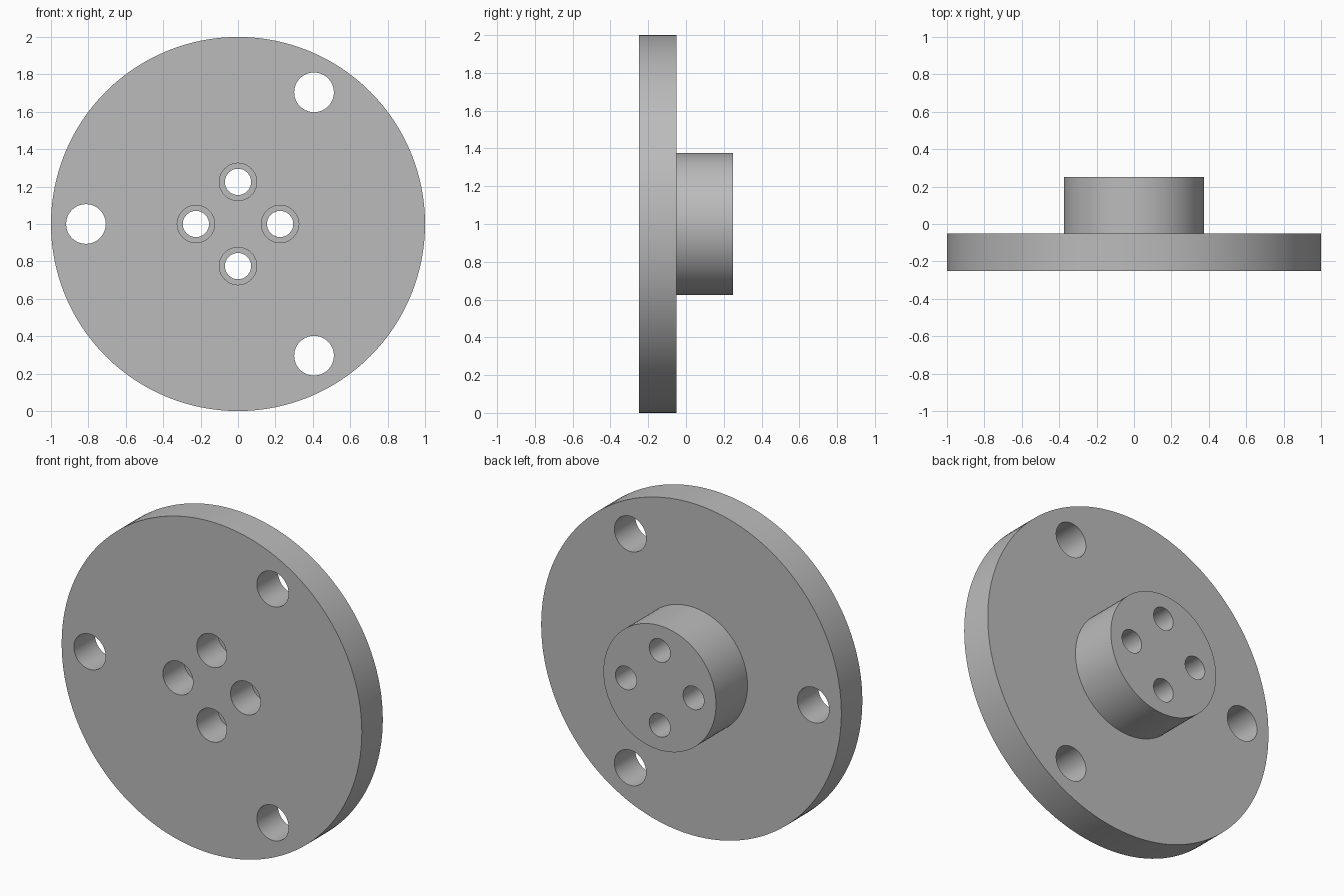
import bpy
import math

cube = bpy.data.objects.get("Cube")
if cube:
    bpy.data.objects.remove(cube, do_unlink=True)

CENTRE_Z = 1.0
FRONT, STEP, BACK = -0.25, -0.05, 0.25
BORE_FLOOR = -0.05

grey = bpy.data.materials.new("plain grey")
grey.use_nodes = True
grey.diffuse_color = (0.5, 0.5, 0.5, 1)
grey.node_tree.nodes["Principled BSDF"].inputs["Base Color"].default_value = (0.5, 0.5, 0.5, 1)


def cylinder(name, radius, y0, y1, x=0.0, z=0.0, sides=64):
    """Cylinder along y, placed relative to the flange centre."""
    bpy.ops.mesh.primitive_cylinder_add(
        vertices=sides, radius=radius, depth=y1 - y0,
        location=(x, (y0 + y1) / 2, CENTRE_Z + z), rotation=(math.pi / 2, 0, 0))
    obj = bpy.context.object
    obj.name = name
    obj.data.materials.append(grey)
    return obj


def boolean(target, other, operation):
    """Apply a boolean and discard the helper."""
    mod = target.modifiers.new(operation.title(), "BOOLEAN")
    mod.operation = operation
    mod.solver = "EXACT"
    mod.object = other
    bpy.context.view_layer.objects.active = target
    bpy.ops.object.modifier_apply(modifier=mod.name)
    bpy.data.objects.remove(other, do_unlink=True)


def drill(target, radius, y0, y1, ring, count, start=0.0):
    """Cut a ring of evenly spaced holes."""
    for i in range(count):
        a = start + math.tau * i / count
        cutter = cylinder("hole_cutter", radius, y0, y1, ring * math.cos(a), ring * math.sin(a))
        boolean(target, cutter, "DIFFERENCE")


# Disc with the hub overlapping into it
flange = cylinder("hub_flange", 1.0, FRONT, STEP, sides=128)
hub = cylinder("hub", 0.375, STEP - 0.1, BACK, sides=96)
boolean(flange, hub, "UNION")

# Three mounting holes, four through holes and their counterbores
drill(flange, 0.106, FRONT - 0.1, STEP + 0.1, 0.813, 3, math.pi / 3)
drill(flange, 0.07, FRONT - 0.1, BACK + 0.1, 0.225, 4)
drill(flange, 0.1, FRONT - 0.1, BORE_FLOOR, 0.225, 4)

# Smooth round walls, crisp rims
bpy.ops.object.select_all(action="DESELECT")
flange.select_set(True)
bpy.context.view_layer.objects.active = flange
bpy.ops.object.shade_smooth_by_angle(angle=math.radians(30))
